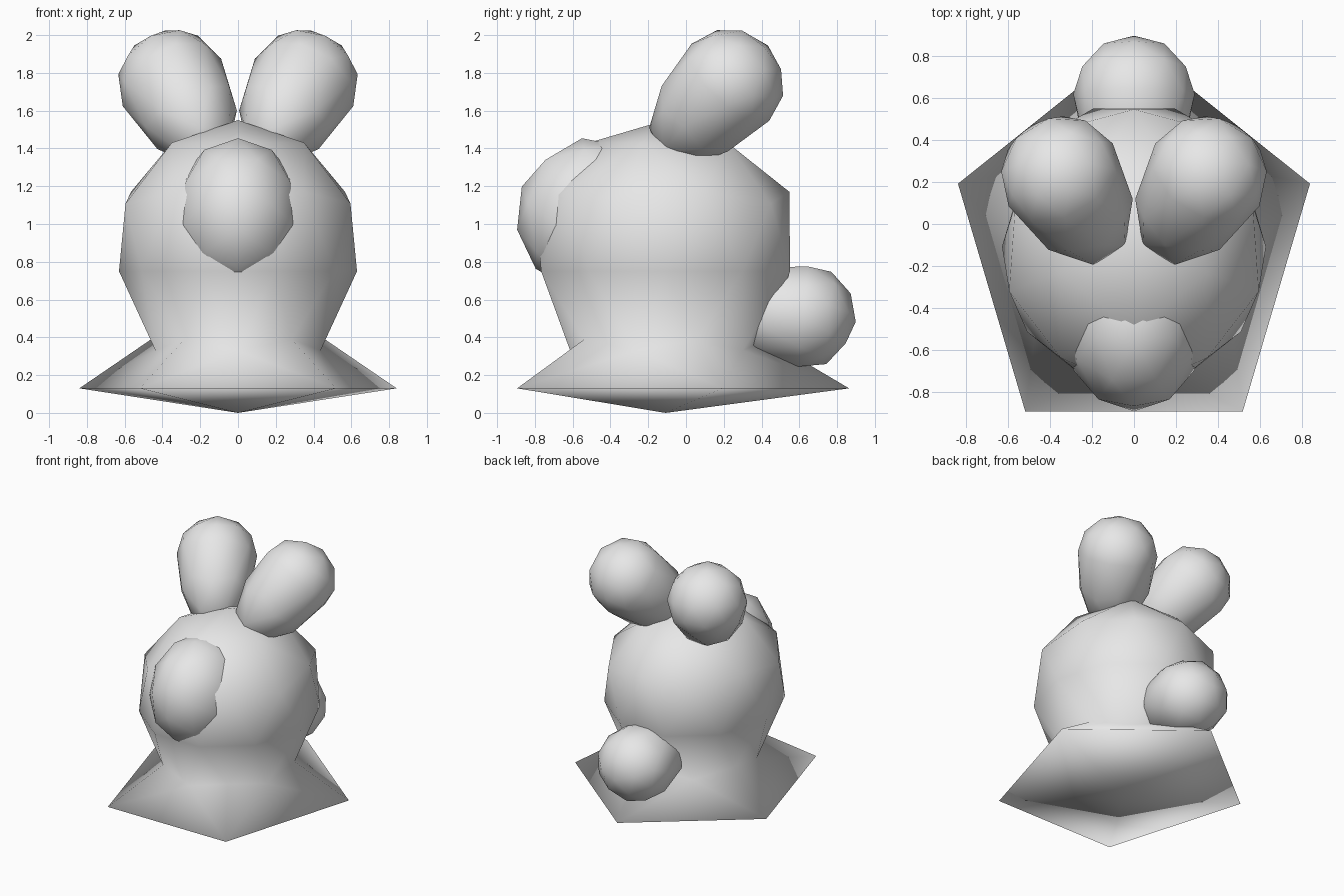
import bpy, bmesh
from mathutils import Vector

old = bpy.data.objects.get("Cube")
if old:
    bpy.data.objects.remove(old, do_unlink=True)

# One plain material for the whole figure
grey = bpy.data.materials.new("plain_grey")
grey.use_nodes = True
colour = (0.8, 0.8, 0.8, 1.0)
grey.diffuse_color = colour
grey.node_tree.nodes["Principled BSDF"].inputs["Base Color"].default_value = colour


def shaped_ball(name, place):
    """Low-poly ball whose unit vertices are moved by place(), fully smooth."""
    bm = bmesh.new()
    bmesh.ops.create_icosphere(bm, subdivisions=2, radius=1)
    for v in bm.verts:
        v.co = place(v.co.copy())
    bmesh.ops.recalc_face_normals(bm, faces=bm.faces)
    for f in bm.faces:
        f.smooth = True
    mesh = bpy.data.meshes.new(name)
    bm.to_mesh(mesh)
    bm.free()
    mesh.materials.append(grey)
    obj = bpy.data.objects.new(name, mesh)
    bpy.context.collection.objects.link(obj)
    return obj


def egg(name, centre, axis, upright, sideways, front, back):
    """Ball along an axis, with different lengths ahead of and behind its middle."""
    c, a = Vector(centre), Vector(axis).normalized()
    up = Vector((0, 0, 1))
    up = (up - a * up.dot(a)).normalized()
    side = a.cross(up)

    def place(p):
        length = front if p.z > 0 else back
        return c + up * p.x * upright + side * p.y * sideways + a * p.z * length

    return shaped_ball(name, place)


# Body: round head, narrow waist, and a flared five-cornered foot
LEVELS = (  # lowest unit height, radius, model height
    (0.1, 0.70, None),
    (-0.1, 0.63, 0.75),
    (-0.48, 0.54, 0.39),
    (-0.7, 0.54, 0.33),
    (-0.9, 1.68, 0.13),
    (-2.0, 1.0, 0.0),
)


def body_place(p):
    radius, height = next((r, h) for low, r, h in LEVELS if p.z > low)
    if height is None:
        height = 0.75 + 0.8 * p.z
    return Vector((p.y * radius, -0.108 - p.x * radius * 1.1, height))


shaped_ball("body", body_place)

# Snout, tilted downwards
egg("snout", (0, -0.48, 1.04), (0, -0.75, -0.66), 0.42, 0.34, 0.42, 0.42)

# Ears, leaning out and back, tapering into the head
for name, s in (("left_ear", 1), ("right_ear", -1)):
    egg(name, (0.35 * s, 0.235, 1.75), (0.38 * s, 0.63, 0.67), 0.29, 0.29, 0.28, 0.58)

# Tail
egg("tail", (0, 0.62, 0.51), (0, 1, -0.1), 0.28, 0.29, 0.28, 0.45)
